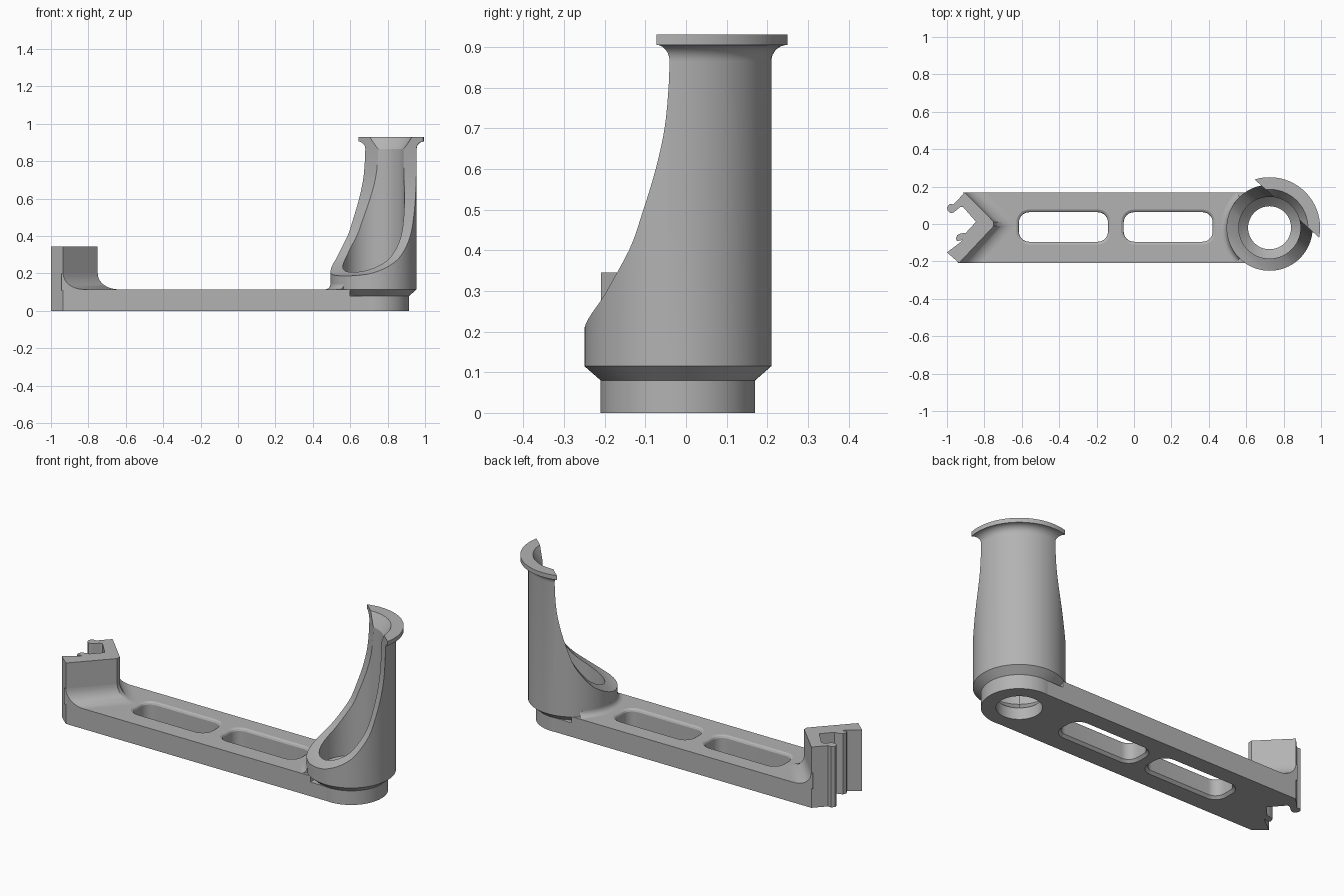
import bpy, bmesh
from math import sin, cos, pi, radians
from mathutils import Matrix

if "Cube" in bpy.data.objects:
    bpy.data.objects.remove(bpy.data.objects["Cube"], do_unlink=True)

grey = bpy.data.materials.new("plain grey")
grey.use_nodes = True
grey.diffuse_color = (0.45, 0.45, 0.45, 1)
grey.node_tree.nodes["Principled BSDF"].inputs["Base Color"].default_value = grey.diffuse_color

AXIS_X, MID_Y = 0.725, -0.02      # centre line of the tube
HALF_W = 0.1885                   # half width of the arm
ARM_TOP, HEAD_TOP = 0.115, 0.345
CUT_ANGLE = radians(48)           # direction the half-open tube faces away from


def loft(name, layers, closed=False):
    """Skin a row of equal cross-sections, capped unless it closes on itself."""
    bm = bmesh.new()
    rings = [[bm.verts.new(p) for p in layer] for layer in layers]
    pairs = list(zip(rings, rings[1:])) + ([(rings[-1], rings[0])] if closed else [])
    for a, b in pairs:
        for i in range(len(a)):
            j = (i + 1) % len(a)
            bm.faces.new((a[i], a[j], b[j], b[i]))
    if not closed:
        bm.faces.new(rings[0])
        bm.faces.new(rings[-1])
    bmesh.ops.recalc_face_normals(bm, faces=bm.faces)
    mesh = bpy.data.meshes.new(name)
    bm.to_mesh(mesh)
    bm.free()
    mesh.materials.append(grey)
    ob = bpy.data.objects.new(name, mesh)
    bpy.context.collection.objects.link(ob)
    return ob


def prism(name, outline, z0, z1):
    return loft(name, [[(x, y, z) for x, y in outline] for z in (z0, z1)])


def spin(name, profile, start=0.0, end=2 * pi, steps=96):
    """Turn an (r, z) profile about the tube's centre line."""
    full = end - start > 6.28
    count = steps if full else steps + 1
    turns = [start + (end - start) * i / steps for i in range(count)]
    return loft(name, [[(AXIS_X + r * cos(a), MID_Y + r * sin(a), z) for r, z in profile]
                       for a in turns], closed=full)


def select_only(ob):
    bpy.ops.object.select_all(action='DESELECT')
    ob.select_set(True)
    bpy.context.view_layer.objects.active = ob


def cut(ob, cutters):
    select_only(ob)
    for c in cutters:
        mod = ob.modifiers.new("cut", 'BOOLEAN')
        mod.operation, mod.solver, mod.object = 'DIFFERENCE', 'EXACT', c
        bpy.ops.object.modifier_apply(modifier=mod.name)


def rounded_rect(cx, cy, hx, hy, r, z):
    pts = []
    for q, (sx, sy) in enumerate([(1, 1), (-1, 1), (-1, -1), (1, -1)]):
        for i in range(9):
            a = (q + i / 8) * pi / 2
            pts.append((cx + sx * (hx - r) + r * cos(a), cy + sy * (hy - r) + r * sin(a), z))
    return pts


def cove(r, h, n=10):
    """Concave quarter curve from (r, 0) up to (0, h)."""
    return [(r * (1 - sin(a)), h * (1 - cos(a))) for a in (pi / 2 * i / n for i in range(n + 1))]


# Clip jaw outline, from the rear corner round the notch to the front corner
back_y, front_y = MID_Y + HALF_W, MID_Y - HALF_W
jaw = [(-0.905, back_y), (-0.965, 0.105), (-0.985, 0.107), (-1.0, 0.09), (-0.995, 0.07),
       (-0.98, 0.058), (-0.963, 0.062), (-0.93, 0.09), (-0.915, 0.092), (-0.845, 0.012),
       (-0.9, -0.048), (-0.925, -0.05), (-0.945, -0.06), (-0.953, -0.08), (-0.945, -0.092),
       (-0.915, -0.085), (-0.925, -0.095), (-1.0, -0.152), (-0.935, front_y)]
chevron = [(-0.935, front_y), (-0.75, -0.012), (-0.75, 0.012), (-0.905, back_y)]

# Arm with two rounded slots, and the thin pad that runs under the tube
arm = prism("arm", jaw + [(0.6, front_y), (0.6, back_y)], 0, ARM_TOP)
pad = prism("tube_pad", [(0.55, front_y), (AXIS_X, front_y), (AXIS_X, back_y), (0.55, back_y)],
            0, 0.08)
edge = 0.014
slots = []
for cx in (-0.377, 0.183):
    steps = [(-edge, 2 * edge), (0, edge), (edge, 0), (ARM_TOP - edge, 0),
             (ARM_TOP - edge * 0.4, edge * 0.3), (ARM_TOP, edge), (ARM_TOP + edge, 2 * edge)]
    slots.append(loft("slot_cutter", [rounded_rect(cx, -0.016, 0.238 + g, 0.079 + g, 0.055 + g, z)
                                      for z, g in steps]))
bore = spin("bore_cutter", [(0.001, -0.1), (0.172, -0.1), (0.172, 0.3), (0.001, 0.3)])
cut(arm, slots + [bore])
cut(pad, [bore])

# Upright clip head and the cove that blends it into the arm
head = prism("clip_head", jaw + chevron[1:3], 0.05, HEAD_TOP)
sections = []
for x, y in chevron:
    curve = [(x + k, y, ARM_TOP + h) for k, h in cove(0.11, 0.085)]
    sections.append([(x - 0.01, y, ARM_TOP + 0.085), (x - 0.01, y, ARM_TOP - 0.005),
                     (x + 0.11, y, ARM_TOP - 0.005)] + curve)
head_cove = loft("head_cove", sections)

# Tube: stepped foot, straight wall and flared rim
flare = [(0.27 - k, 0.865 + h) for k, h in cove(0.04, 0.04, 8)]
flare = [(0.23 + 0.04 * (1 - cos(a)), 0.865 + 0.04 * sin(a))
         for a in (pi / 2 * i / 8 for i in range(9))]
wall = [(0.115, 0), (0.19, 0), (0.19, 0.08), (0.23, 0.115)] + flare + [
    (0.27, 0.93), (0.205, 0.93), (0.165, 0.865), (0.165, 0.115), (0.137, 0.085), (0.115, 0.065)]
tube = spin("tube", wall)

# Sweeping scoop that opens the tube, refined to a smooth curve
ctrl = [(-0.32, 0.178), (-0.24, 0.185), (-0.171, 0.204), (-0.089, 0.25), (-0.03, 0.3), (0.042, 0.4),
        (0.08, 0.5), (0.109, 0.6), (0.128, 0.7), (0.136, 0.8), (0.138, 0.87)]
ext = [ctrl[0]] + ctrl + [ctrl[-1]]
scoop = []
for p0, p1, p2, p3 in zip(ext, ext[1:], ext[2:], ext[3:]):
    for t in (0, 0.25, 0.5, 0.75):
        scoop.append(tuple(0.5 * (2 * b + (c - a) * t + (2 * a - 5 * b + 4 * c - d) * t * t
                                  + (3 * b - a - 3 * c + d) * t ** 3)
                           for a, b, c, d in zip(p0, p1, p2, p3)))
scoop += [ctrl[-1], (0.138, 1.1), (-0.32, 1.1)]
scoop_cutter = loft("scoop_cutter", [[(s, y, z) for s, z in scoop] for y in (-0.4, 0.4)])
scoop_cutter.data.transform(Matrix.Translation((AXIS_X, MID_Y, 0)) @ Matrix.Rotation(CUT_ANGLE, 4, 'Z'))
cut(tube, [scoop_cutter])

# Small cove where the tube meets the arm
ring = [(0.22, ARM_TOP + 0.03), (0.22, ARM_TOP - 0.005), (0.26, ARM_TOP - 0.005)]
ring += [(0.23 + k, ARM_TOP + h) for k, h in cove(0.03, 0.03, 6)]
collar = spin("tube_collar", ring, radians(134), radians(226), 32)

# Remove the cutters, then smooth the curved faces
for c in slots + [bore, scoop_cutter]:
    bpy.data.objects.remove(c, do_unlink=True)
for ob in (arm, pad, head, head_cove, tube, collar):
    select_only(ob)
    bpy.ops.object.shade_smooth_by_angle(angle=radians(25))
